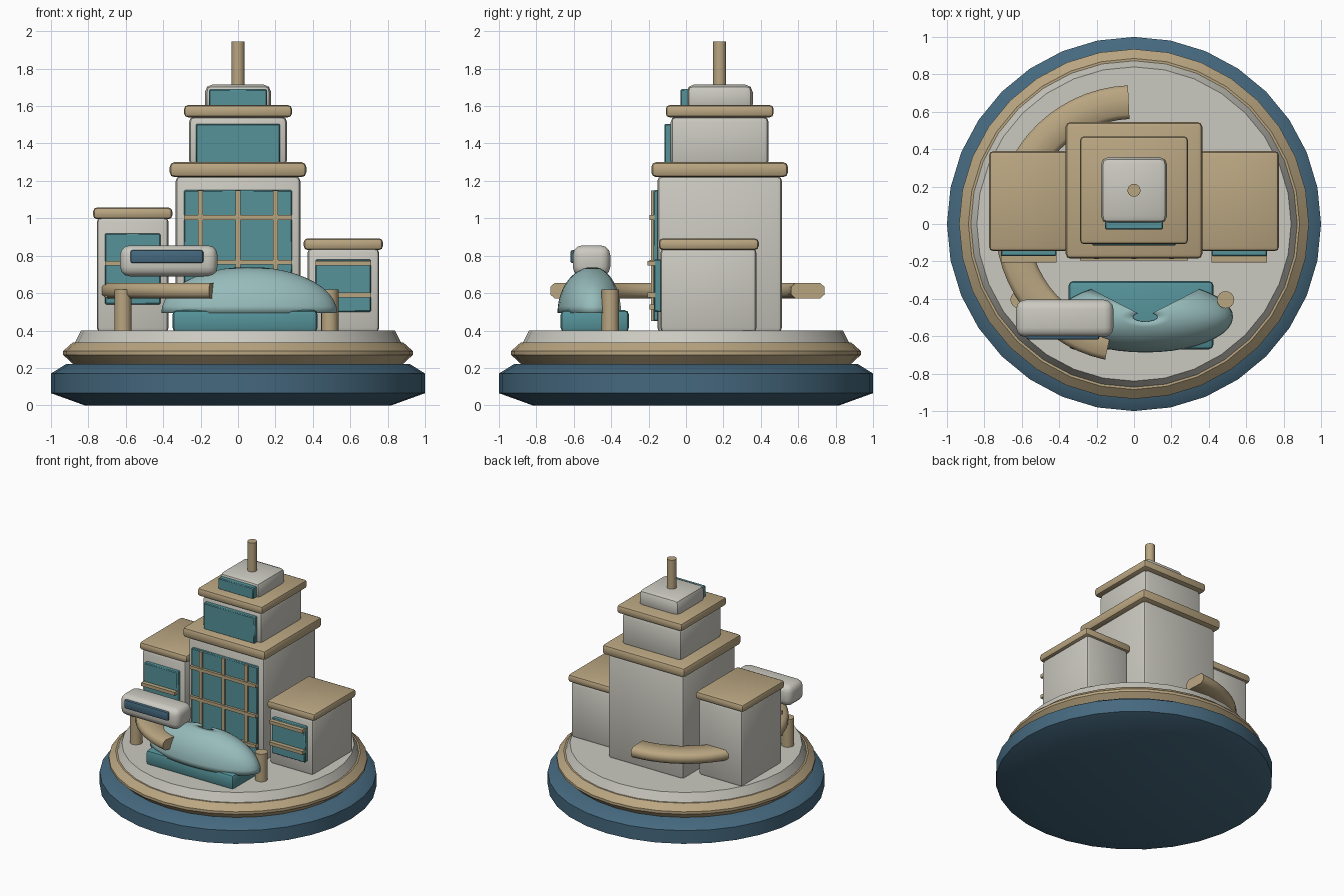
import bpy, bmesh, math
from mathutils import Vector

cube = bpy.data.objects.get("Cube")
if cube:
    bpy.data.objects.remove(cube, do_unlink=True)


def material(name, r, g, b):
    m = bpy.data.materials.new(name)
    m.use_nodes = True
    m.diffuse_color = (r, g, b, 1)
    m.node_tree.nodes["Principled BSDF"].inputs["Base Color"].default_value = (r, g, b, 1)
    return m


STONE = material("warm_grey_stone", 0.60, 0.59, 0.53)
TAN = material("tan_trim", 0.49, 0.38, 0.22)
TEAL = material("teal_glass", 0.09, 0.29, 0.32)
PALE = material("pale_teal_shell", 0.31, 0.50, 0.50)
BLUE = material("slate_blue", 0.06, 0.14, 0.21)


def finish(name, bm, mat, angle=40):
    bmesh.ops.recalc_face_normals(bm, faces=bm.faces)
    mesh = bpy.data.meshes.new(name)
    bm.to_mesh(mesh)
    bm.free()
    mesh.materials.append(mat)
    mesh.shade_smooth()
    mesh.set_sharp_from_angle(angle=math.radians(angle))
    ob = bpy.data.objects.new(name, mesh)
    bpy.context.collection.objects.link(ob)
    return ob


def box(name, mat, x, y, z, bevel=0.0, segments=2):
    """Box from (min, max) ranges, with rounded edges."""
    bm = bmesh.new()
    bmesh.ops.create_cube(bm, size=1)
    ranges = (x, y, z)
    for v in bm.verts:
        v.co = Vector([r[0] if c < 0 else r[1] for c, r in zip(v.co, ranges)])
    if bevel:
        bmesh.ops.bevel(bm, geom=bm.edges[:], offset=bevel, segments=segments,
                        profile=0.5, affect='EDGES')
    return finish(name, bm, mat)


def lathe(name, mat, profile, centre=(0, 0), sides=32):
    """Closed solid turned from (radius, height) points."""
    bm = bmesh.new()
    rings = []
    for r, z in profile:
        rings.append([bm.verts.new((centre[0] + r * math.cos(math.tau * i / sides),
                                    centre[1] + r * math.sin(math.tau * i / sides), z))
                      for i in range(sides)])
    for a, b in zip(rings, rings[1:]):
        for i in range(sides):
            j = (i + 1) % sides
            bm.faces.new((a[i], a[j], b[j], b[i]))
    bm.faces.new(rings[0])
    bm.faces.new(rings[-1])
    return finish(name, bm, mat)


def around(c, half):
    return (c - half, c + half)


# Round stepped base
lathe("base_plinth", BLUE, [(0.82, 0), (1, 0.065), (1, 0.17), (0.92, 0.22)])
lathe("base_trim_ring", TAN, [(0.87, 0.21), (0.935, 0.27), (0.935, 0.29), (0.885, 0.335)])
lathe("base_deck", STONE, [(0.875, 0.33), (0.865, 0.35), (0.84, 0.40)])

# Stepped central tower: half width, bottom, top, edge rounding
TY = 0.18
for name, mat, half, z0, z1, bev in (
        ("tower_lower", STONE, 0.333, 0.39, 1.225, 0.025),
        ("tower_lower_cap", TAN, 0.365, 1.22, 1.30, 0.025),
        ("tower_middle", STONE, 0.262, 1.28, 1.545, 0.03),
        ("tower_middle_cap", TAN, 0.288, 1.54, 1.605, 0.02),
        ("tower_top", STONE, 0.177, 1.57, 1.715, 0.04)):
    box(name, mat, around(0, half), around(TY, half), (z0, z1), bev)
lathe("mast", TAN, [(0.035, 1.70), (0.035, 1.945)], (0, TY), 16)

# Tower windows
box("top_window", TEAL, around(0, 0.155), (-0.03, 0.03), (1.60, 1.69), 0.006, 1)
box("middle_window", TEAL, around(0, 0.225), (-0.115, -0.06), (1.295, 1.505), 0.006, 1)
box("main_window", TEAL, around(0, 0.29), (-0.175, -0.13), (0.45, 1.15), 0.006, 1)
for x in (-0.2, 0, 0.2):
    box("main_window_mullion", TAN, around(x, 0.014), (-0.188, -0.165), (0.45, 1.148))
for z in (1.005, 0.765, 0.525):
    box("main_window_rail", TAN, around(0, 0.29), (-0.195, -0.165), around(z, 0.013))

# Side wings with flat caps, windows and rails
for side, cx, top, w0, w1 in (("right", -0.563, 0.995, 0.54, 0.92),
                              ("left", 0.563, 0.83, 0.50, 0.78)):
    box(side + "_wing", STONE, around(cx, 0.192), around(0.12, 0.257), (0.39, top + 0.01), 0.025)
    box(side + "_wing_cap", TAN, around(cx, 0.212), around(0.122, 0.267), (top, top + 0.063), 0.022)
    box(side + "_wing_window", TEAL, around(cx, 0.148), (-0.172, -0.10), (w0, w1), 0.006, 1)
    for z in (0.76, 0.59):
        box(side + "_wing_rail", TAN, around(cx, 0.148), (-0.205, -0.165), around(z, 0.013))

# Curved walkway sweeping around one side
bm = bmesh.new()
section = [(-0.09, -0.02), (-0.065, -0.042), (0.065, -0.042), (0.09, -0.02),
           (0.09, 0.02), (0.065, 0.042), (-0.065, 0.042), (-0.09, 0.02)]
STEPS = 28
rings = []
for i in range(STEPS + 1):
    a = math.radians(92.5 + (258 - 92.5) * i / STEPS)
    rings.append([bm.verts.new(((0.652 + r) * math.cos(a), (0.652 + r) * math.sin(a), 0.613 + h))
                  for r, h in section])
for a, b in zip(rings, rings[1:]):
    for i in range(len(section)):
        j = (i + 1) % len(section)
        bm.faces.new((a[i], a[j], b[j], b[i]))
bm.faces.new(rings[0])
bm.faces.new(rings[-1])
finish("curved_walkway", bm, TAN, 50)

# Support posts
for x in (-0.615, 0.49):
    lathe("support_post", TAN, [(0.046, 0.39), (0.046, 0.62)], (x, -0.405), 16)

# Raised viewing cabin with a dark window strip
box("cabin", STONE, (-0.63, -0.11), (-0.605, -0.405), (0.69, 0.855), 0.05, 3)
box("cabin_window", BLUE, (-0.575, -0.185), (-0.618, -0.56), (0.76, 0.83), 0.012, 2)

# Stage and its half-open shell roof
box("stage", TEAL, (-0.35, 0.425), (-0.67, -0.305), (0.39, 0.51), 0.025)
bm = bmesh.new()
COLS, ROWS = 32, 10
grid = []
for j in range(ROWS + 1):
    p = math.radians(8 + 82 * j / ROWS)
    row = []
    for i in range(COLS + 1):
        a = math.radians(128 + 284 * i / COLS)
        row.append(bm.verts.new((0.06 + 0.47 * math.sin(p) * math.cos(a),
                                 -0.497 + 0.19 * math.sin(p) * math.sin(a),
                                 0.495 + 0.245 * math.cos(p))))
    grid.append(row)
for j in range(ROWS):
    for i in range(COLS):
        bm.faces.new((grid[j][i], grid[j + 1][i], grid[j + 1][i + 1], grid[j][i + 1]))
shell = finish("stage_shell", bm, PALE, 50)
thick = shell.modifiers.new("thickness", 'SOLIDIFY')
thick.thickness = 0.015
thick.offset = -1
